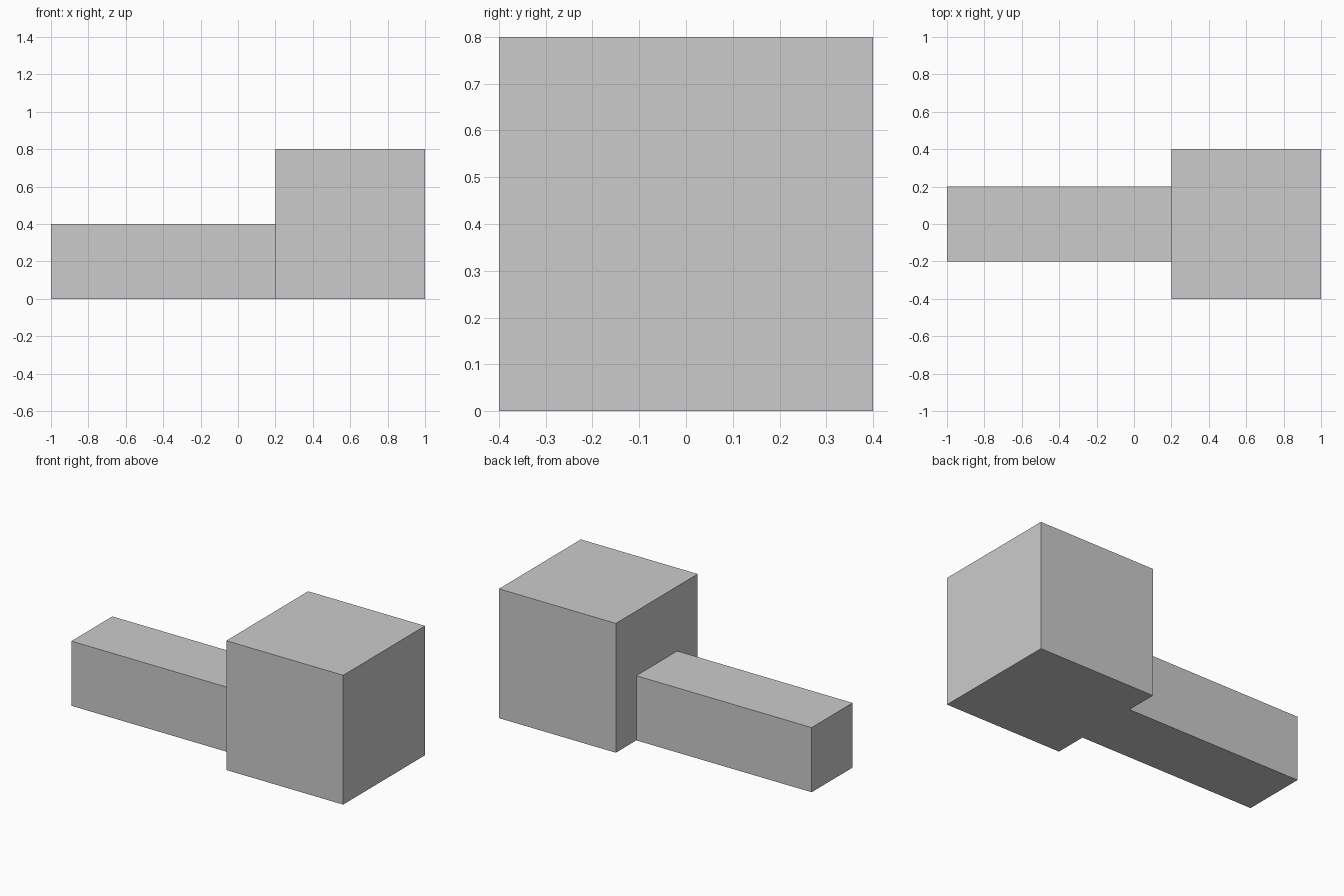
import bpy

if "Cube" in bpy.data.objects:
    bpy.data.objects.remove(bpy.data.objects["Cube"])


def box(name, x0, x1, width, height):
    """Box standing on z = 0 and centred on y = 0."""
    bpy.ops.mesh.primitive_cube_add(size=1, location=((x0 + x1) / 2, 0, height / 2))
    obj = bpy.context.object
    obj.name = name
    obj.scale = (x1 - x0, width, height)
    bpy.ops.object.transform_apply(location=False, rotation=False, scale=True)
    return obj


# Large cube head at the right end
box("head_block", 0.2, 1.0, 0.8, 0.8)

# Long square bar butting against the head, flush at the bottom
box("handle_bar", -1.0, 0.2, 0.4, 0.4)
